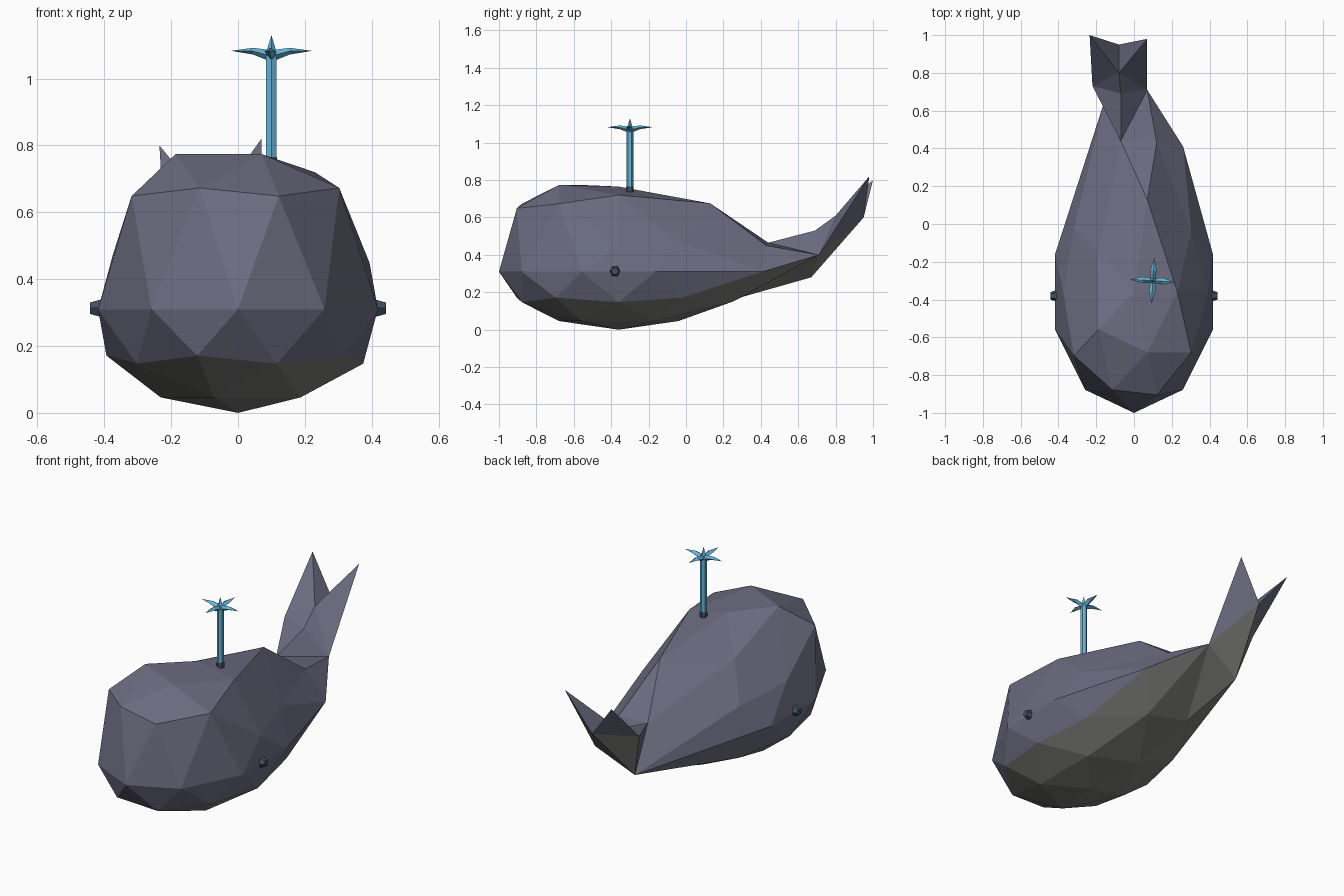
import bpy, bmesh, math
from mathutils import Vector, Matrix

if "Cube" in bpy.data.objects:
    bpy.data.objects.remove(bpy.data.objects["Cube"])


def material(name, rgb):
    m = bpy.data.materials.new(name)
    m.diffuse_color = (*rgb, 1)
    m.use_nodes = True
    m.node_tree.nodes["Principled BSDF"].inputs["Base Color"].default_value = m.diffuse_color
    return m


SKIN = material("skin", (0.15, 0.15, 0.22))
BELLY = material("belly_grey", (0.20, 0.20, 0.19))
WATER = material("water_blue", (0.13, 0.47, 0.70))
DARK = material("dark", (0.05, 0.08, 0.11))


def finish(name, bm, mats):
    bmesh.ops.recalc_face_normals(bm, faces=bm.faces[:])
    me = bpy.data.meshes.new(name)
    bm.to_mesh(me)
    bm.free()
    for m in mats:
        me.materials.append(m)
    ob = bpy.data.objects.new(name, me)
    bpy.context.collection.objects.link(ob)
    return ob


# Body: icosphere with the brow raised and the back pulled out to the tail
bm = bmesh.new()
bmesh.ops.create_icosphere(bm, subdivisions=2, radius=1)
bm.normal_update()
for f in bm.faces:
    c = f.calc_center_median()
    f.material_index = int(c.z < -0.45 or (c.z < -0.1 and c.y > 0.6))


def nearest(p):
    return min(bm.verts, key=lambda v: (v.co - Vector(p)).length)


moves = [
    ((0, 0, 1), (0, -0.36, 0.765)),
    ((0.526, 0, 0.851), (0.23, -0.36, 0.72)),
    ((0.162, 0.5, 0.851), (0.07, 0.13, 0.675)),
    ((-0.425, 0.309, 0.851), (-0.19, -0.16, 0.63)),
    ((0.276, 0.851, 0.447), (0.12, 0.43, 0.45)),
    ((0.588, 0.809, 0), (0.26, 0.41, 0.31)),
    ((0.263, 0.809, -0.526), (0.115, 0.25, 0.15)),
    ((-0.276, 0.851, -0.447), (-0.12, 0.30, 0.175)),
    ((-0.263, 0.809, 0.526), (-0.07, 0.44, 0.465)),
    ((0, 1, 0), (0.07, 0.71, 0.40)),
    ((-0.588, 0.809, 0), (-0.15, 0.67, 0.28)),
]
targets = [(nearest(a), b) for a, b in moves]
for v in bm.verts:
    raised = 0.2 if v.co.z > 0.4 and v.co.y < -0.3 else 0
    v.co = (v.co.x * 0.44, v.co.y * 0.64 - 0.36, v.co.z * 0.31 + 0.31 + raised)
for v, p in targets:
    v.co = p

# Tail: open the end face and grow the forked fluke from it
front, right, low = (t[0] for t in targets[-3:])
for f in bm.faces[:]:
    if set(f.verts) == {front, right, low}:
        bm.faces.remove(f)
T = {"F": front, "R": right, "B": low}
for key, p in {"L": (-0.22, 0.73, 0.54), "S": (-0.07, 0.69, 0.53),
               "C": (-0.08, 0.80, 0.61), "N": (-0.08, 0.95, 0.60),
               "P": (0.07, 0.98, 0.82), "Q": (-0.235, 1.0, 0.80)}.items():
    T[key] = bm.verts.new(p)
for tri in "FRS FSL FLB SRC SCL RPC CPN CNQ CQL RNP LQN RBN BLN".split():
    f = bm.faces.new([T[k] for k in tri])
    f.material_index = int(tri in ("RBN", "BLN"))
finish("whale_body", bm, [SKIN, BELLY])


def cone(name, mat, sides, r1, r2, depth, matrix):
    b = bmesh.new()
    bmesh.ops.create_cone(b, cap_ends=True, segments=sides, radius1=r1,
                          radius2=r2, depth=depth, matrix=matrix)
    return finish(name, b, [mat])


# Eyes: small tapered studs on both sides
for side, label in ((1, "right"), (-1, "left")):
    m = Matrix.Translation((side * 0.42, -0.38, 0.313)) @ Matrix.Rotation(
        side * math.pi / 2, 4, 'Y')
    cone("eye_" + label, DARK, 6, 0.034, 0.020, 0.044, m)

# Blowhole and water column
cone("blowhole", DARK, 6, 0.02, 0.02, 0.03, Matrix.Translation((0.1, -0.3, 0.75)))
cone("water_column", WATER, 6, 0.018, 0.018, 0.33,
     Matrix.Translation((0.1, -0.3, 0.915)))

# Spray: four drooping pointed jets and one central spike
bm = bmesh.new()
for i in range(4):
    rot = Matrix.Rotation(i * math.pi / 2 - 0.06, 3, 'Z')
    rings = []
    for d, w, top, bottom in ((0.0, 0.012, 1.085, 1.05), (0.055, 0.017, 1.092, 1.072)):
        mid = (top + bottom) / 2
        rings.append([bm.verts.new(Vector((0.1, -0.3, 0)) + rot @ Vector(p)) for p in
                      ((d, w, mid), (d, 0, top), (d, -w, mid), (d, 0, bottom))])
    tip = bm.verts.new(Vector((0.1, -0.3, 0)) + rot @ Vector((0.122, 0, 1.083)))
    a, b = rings
    bm.faces.new(a)
    for k in range(4):
        n = (k + 1) % 4
        bm.faces.new((a[k], a[n], b[n], b[k]))
        bm.faces.new((b[k], b[n], tip))
bmesh.ops.create_cone(bm, cap_ends=True, segments=4, radius1=0.018, radius2=0,
                      depth=0.06, matrix=Matrix.Translation((0.1, -0.3, 1.10)))
finish("water_spray", bm, [WATER])
